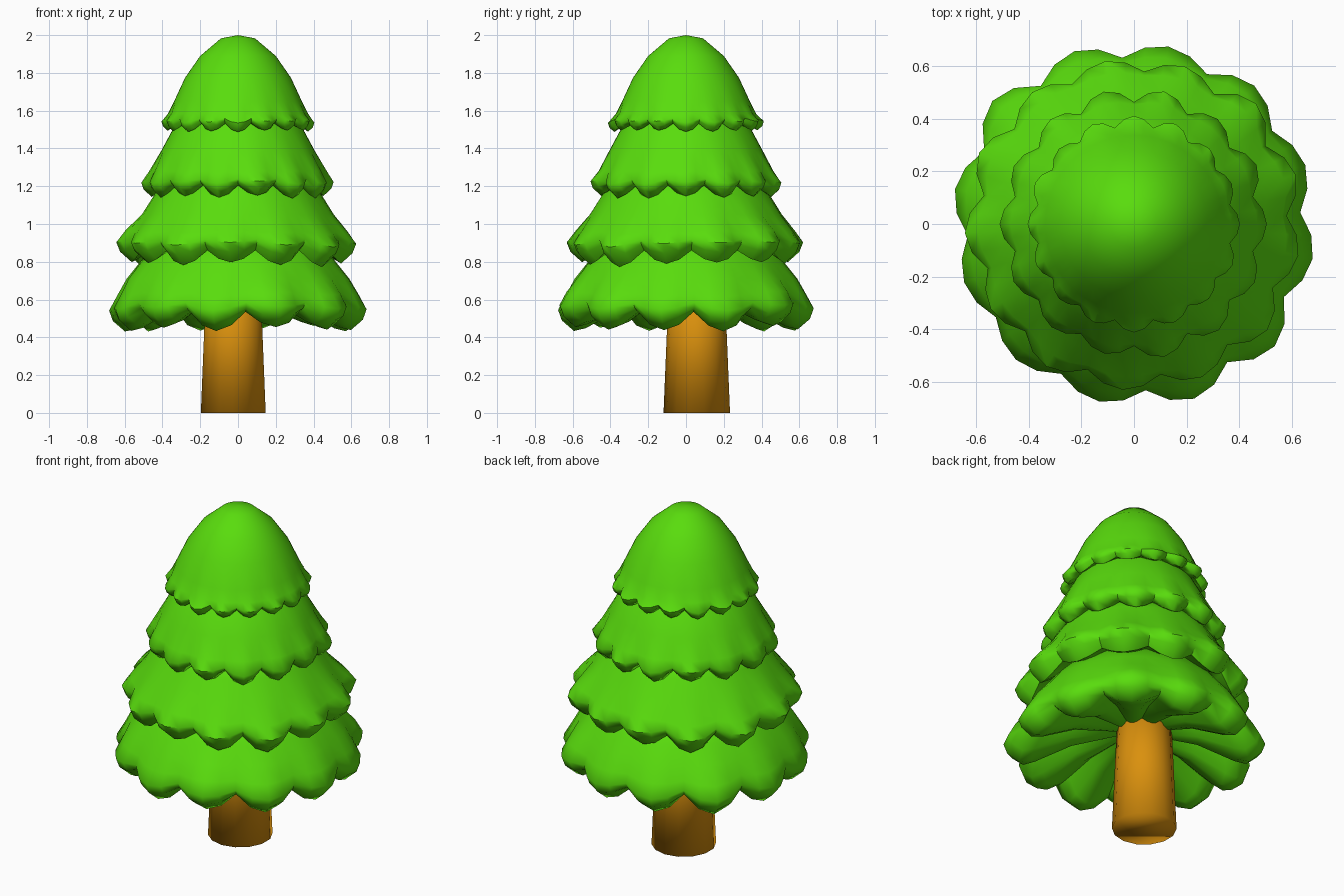
import bpy, bmesh, math, random

if "Cube" in bpy.data.objects:
    bpy.data.objects.remove(bpy.data.objects["Cube"])

random.seed(4)

def material(name, rgb):
    m = bpy.data.materials.new(name)
    m.diffuse_color = (*rgb, 1)
    m.use_nodes = True
    m.node_tree.nodes["Principled BSDF"].inputs["Base Color"].default_value = m.diffuse_color
    return m

GREEN = material("leaf green", (0.10, 0.72, 0.004))
BROWN = material("bark brown", (0.70, 0.28, 0.004))

def finish(bm, name, mat, angle):
    bmesh.ops.recalc_face_normals(bm, faces=bm.faces)
    me = bpy.data.meshes.new(name)
    bm.to_mesh(me)
    bm.free()
    me.materials.append(mat)
    ob = bpy.data.objects.new(name, me)
    bpy.context.collection.objects.link(ob)
    bpy.ops.object.select_all(action='DESELECT')
    ob.select_set(True)
    bpy.context.view_layer.objects.active = ob
    bpy.ops.object.shade_smooth_by_angle(angle=math.radians(angle))
    return ob

def tier(name, lobes, valley_deg, top_z, rows, bottom_z, wobble):
    """Scalloped skirt. rows: (radius, z, radius loss in valley, rise in valley)."""
    bm = bmesh.new()
    seg = 4
    n = lobes * seg
    grow = [random.uniform(-1, 1) * wobble for _ in range(lobes)]
    drop = [random.uniform(-1, 1) * wobble for _ in range(lobes)]
    rings = []
    for r, z, dr, dz in rows:
        ring = []
        for i in range(n):
            a = math.radians(valley_deg) + math.tau * i / n
            w = math.sin(math.pi * (i % seg) / seg)      # 0 in valley, 1 at lobe tip
            k = i // seg
            edge = w if dr > 0.02 else 0
            rr = r - dr * (1 - w) + grow[k] * edge
            zz = z + dz * (1 - w) + drop[k] * edge
            ring.append(bm.verts.new((rr * math.cos(a), rr * math.sin(a), zz)))
        rings.append(ring)
    for a, b in zip(rings, rings[1:]):
        for i in range(n):
            j = (i + 1) % n
            bm.faces.new((a[i], b[i], b[j], a[j]))
    for ring, z in ((rings[0], top_z), (rings[-1], bottom_z)):
        c = bm.verts.new((0, 0, z))
        for i in range(n):
            bm.faces.new((c, ring[i], ring[(i + 1) % n]))
    return finish(bm, name, GREEN, 55)

# Four foliage tiers, top to bottom, each with a rounded scalloped lip
tier("foliage_top", 16, -90 + 11.25, 2.0, [
    (0.09, 1.983, 0, 0), (0.20, 1.89, 0, 0), (0.28, 1.775, 0, 0),
    (0.338, 1.65, 0, 0), (0.37, 1.585, 0.008, 0),
    (0.408, 1.54, 0.035, 0.02), (0.40, 1.515, 0.035, 0.03),
    (0.375, 1.492, 0.03, 0.04), (0.33, 1.52, 0.01, 0.02)], 1.56, 0.006)

tier("foliage_upper", 14, -90, 1.62, [
    (0.26, 1.60, 0, 0), (0.335, 1.52, 0, 0), (0.405, 1.39, 0, 0),
    (0.47, 1.28, 0.015, 0), (0.51, 1.22, 0.045, 0.02),
    (0.498, 1.185, 0.045, 0.035), (0.455, 1.145, 0.03, 0.06),
    (0.39, 1.19, 0.01, 0.03)], 1.24, 0.01)

tier("foliage_middle", 13, -80, 1.30, [
    (0.36, 1.27, 0, 0), (0.44, 1.16, 0, 0), (0.51, 1.05, 0.005, 0),
    (0.592, 0.955, 0.025, 0.005), (0.642, 0.89, 0.06, 0.03),
    (0.622, 0.84, 0.055, 0.05), (0.56, 0.785, 0.03, 0.075),
    (0.47, 0.85, 0.02, 0.04)], 0.92, 0.014)

tier("foliage_bottom", 12, -86, 0.98, [
    (0.42, 0.93, 0, 0), (0.52, 0.80, 0.005, 0), (0.595, 0.71, 0.015, 0),
    (0.656, 0.63, 0.04, 0.005), (0.70, 0.555, 0.065, 0.03),
    (0.68, 0.50, 0.06, 0.055), (0.615, 0.445, 0.04, 0.09),
    (0.55, 0.46, 0.04, 0.09), (0.35, 0.55, 0.015, 0.05)], 0.62, 0.016)

# Tapered trunk, slightly off centre
bm = bmesh.new()
bmesh.ops.create_cone(bm, cap_ends=True, segments=14, radius1=0.176,
                      radius2=0.145, depth=0.75)
bmesh.ops.translate(bm, verts=bm.verts, vec=(-0.025, 0.057, 0.375))
finish(bm, "trunk", BROWN, 120)
